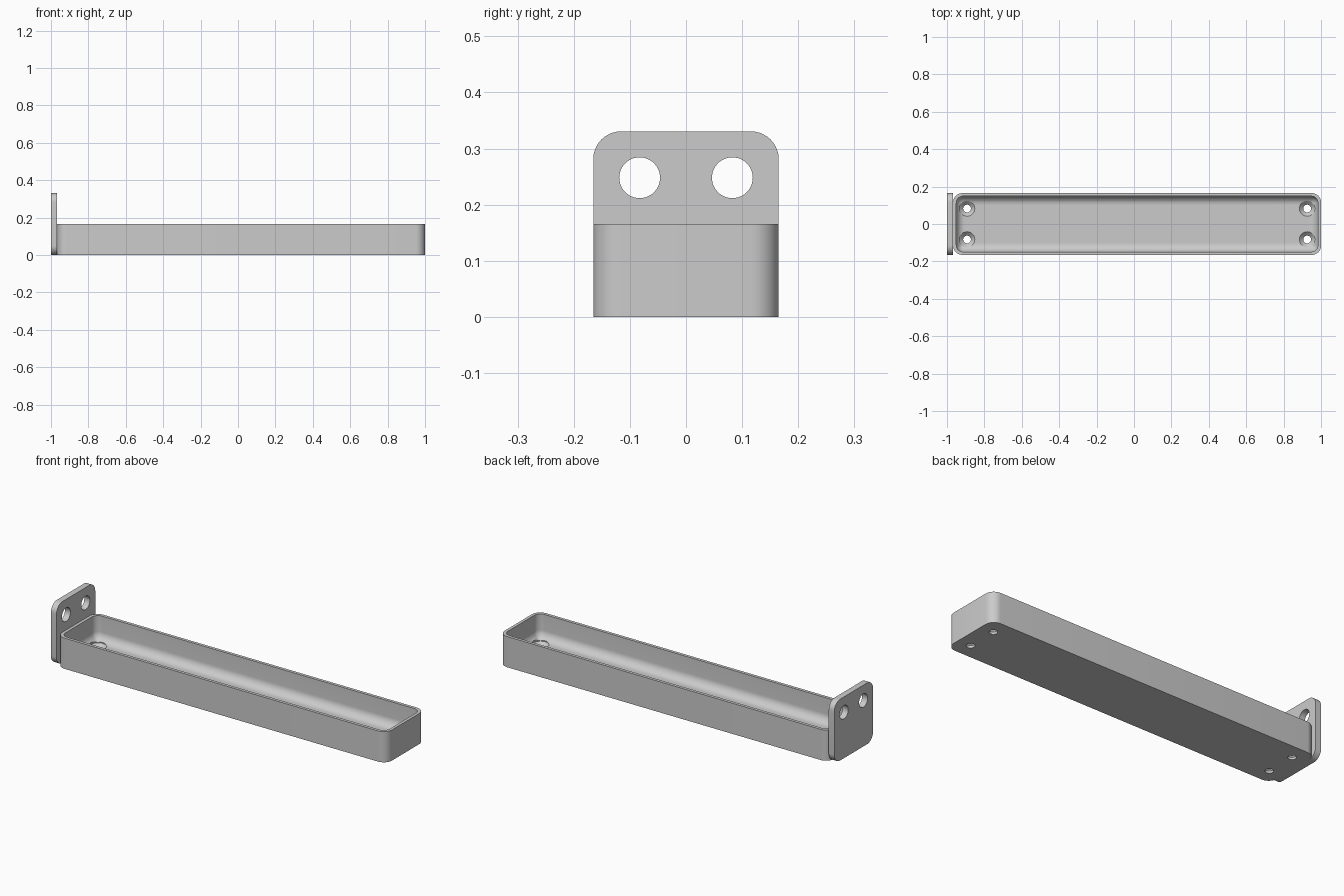
import bpy, bmesh
from math import sin, cos, pi
from mathutils import Matrix, Vector

cube = bpy.data.objects.get("Cube")
if cube:
    bpy.data.objects.remove(cube, do_unlink=True)

grey = bpy.data.materials.new("plain grey")
grey.use_nodes = True
colour = (0.6, 0.6, 0.6, 1)
grey.diffuse_color = colour
grey.node_tree.nodes["Principled BSDF"].inputs["Base Color"].default_value = colour

MM = 2 / 121            # one small unit of the design
HALF_W = 10 * MM        # half width of tray and plate
PLATE_T = 2 * MM        # plate thickness
TRAY_H = 10 * MM
FLOOR = 2 * MM
WALL = MM
TRAY_L = 2 - PLATE_T
TRAY_X = PLATE_T / 2    # tray centre


def rounded_rect(hx, hy, r, steps=10):
    """Outline of a rounded rectangle, counter-clockwise."""
    pts = []
    for k, (sx, sy) in enumerate([(1, 1), (-1, 1), (-1, -1), (1, -1)]):
        for i in range(steps + 1):
            a = (k + i / steps) * pi / 2
            pts.append((sx * (hx - r) + r * cos(a), sy * (hy - r) + r * sin(a)))
    return pts


def circle(r, n=48):
    return [(r * cos(2 * pi * i / n), r * sin(2 * pi * i / n)) for i in range(n)]


def loft(bm, sections):
    """Closed solid through (outline, z) sections."""
    rings = [[bm.verts.new((x, y, z)) for x, y in pts] for pts, z in sections]
    n = len(rings[0])
    for a, b in zip(rings, rings[1:]):
        for i in range(n):
            j = (i + 1) % n
            bm.faces.new((a[i], a[j], b[j], b[i]))
    bm.faces.new(rings[0][::-1])
    bm.faces.new(rings[-1])


def make(name, lofts, matrix=Matrix()):
    """Object from several lofts, each with its own offset."""
    bm = bmesh.new()
    for sections, offset in lofts:
        part = bmesh.new()
        loft(part, sections)
        bmesh.ops.translate(part, vec=Vector(offset), verts=part.verts)
        temp = bpy.data.meshes.new("temp")
        part.to_mesh(temp)
        part.free()
        bm.from_mesh(temp)
        bpy.data.meshes.remove(temp)
    bmesh.ops.transform(bm, matrix=matrix, verts=bm.verts)
    bmesh.ops.recalc_face_normals(bm, faces=bm.faces)
    mesh = bpy.data.meshes.new(name)
    bm.to_mesh(mesh)
    bm.free()
    mesh.materials.append(grey)
    obj = bpy.data.objects.new(name, mesh)
    bpy.context.collection.objects.link(obj)
    return obj


def cut(obj, cutter):
    """Subtract the cutter, then smooth the curved faces."""
    cutter.hide_render = True
    mod = obj.modifiers.new("holes", 'BOOLEAN')
    mod.operation = 'DIFFERENCE'
    mod.solver = 'EXACT'
    mod.object = cutter
    bpy.ops.object.select_all(action='DESELECT')
    bpy.context.view_layer.objects.active = obj
    obj.select_set(True)
    bpy.ops.object.modifier_apply(modifier=mod.name)
    bpy.data.objects.remove(cutter, do_unlink=True)
    bpy.ops.object.shade_smooth_by_angle(angle=pi / 6)


# Tray: outer wall, rim, inner wall and a rounded sweep down to the floor
hx, hy = TRAY_L / 2, HALF_W
outer = rounded_rect(hx, hy, 3 * MM)
sections = [(outer, 0), (outer, TRAY_H),
            (rounded_rect(hx - WALL, hy - WALL, 2.2 * MM), TRAY_H)]
fillet = 2.8 * MM
for i in range(11):
    a = i / 10 * pi / 2
    inset = fillet * (1 - cos(a))
    pts = rounded_rect(hx - WALL - inset, hy - WALL - inset,
                       max(2.2 * MM - inset, 0.2 * MM))
    sections.append((pts, FLOOR + fillet * (1 - sin(a))))
tray = make("tray", [(sections, (TRAY_X, 0, 0))])

# Countersunk screw holes in the tray floor
small, wide = circle(1.25 * MM), circle(2.5 * MM)
screw = [(small, -MM), (small, FLOOR - 1.25 * MM), (wide, FLOOR), (wide, FLOOR + 2 * MM)]
cut(tray, make("screw_hole_cutter",
               [(screw, (TRAY_X + sx * 55 * MM, sy * 5 * MM, 0))
                for sx in (-1, 1) for sy in (-1, 1)]))

# Upright end plate, drawn flat and turned to face along x
turn = Matrix(((0, 0, 1, -1), (1, 0, 0, 0), (0, 1, 0, HALF_W), (0, 0, 0, 1)))
profile = rounded_rect(HALF_W, HALF_W, 3 * MM)
plate = make("end_plate", [([(profile, 0), (profile, PLATE_T)], (0, 0, 0))], turn)

# Pair of round mounting holes in the plate
bore = circle(2.2 * MM)
cut(plate, make("mounting_hole_cutter",
                [([(bore, -MM), (bore, PLATE_T + 0.5 * MM)], (s * 5 * MM, 5 * MM, 0))
                 for s in (-1, 1)], turn))
